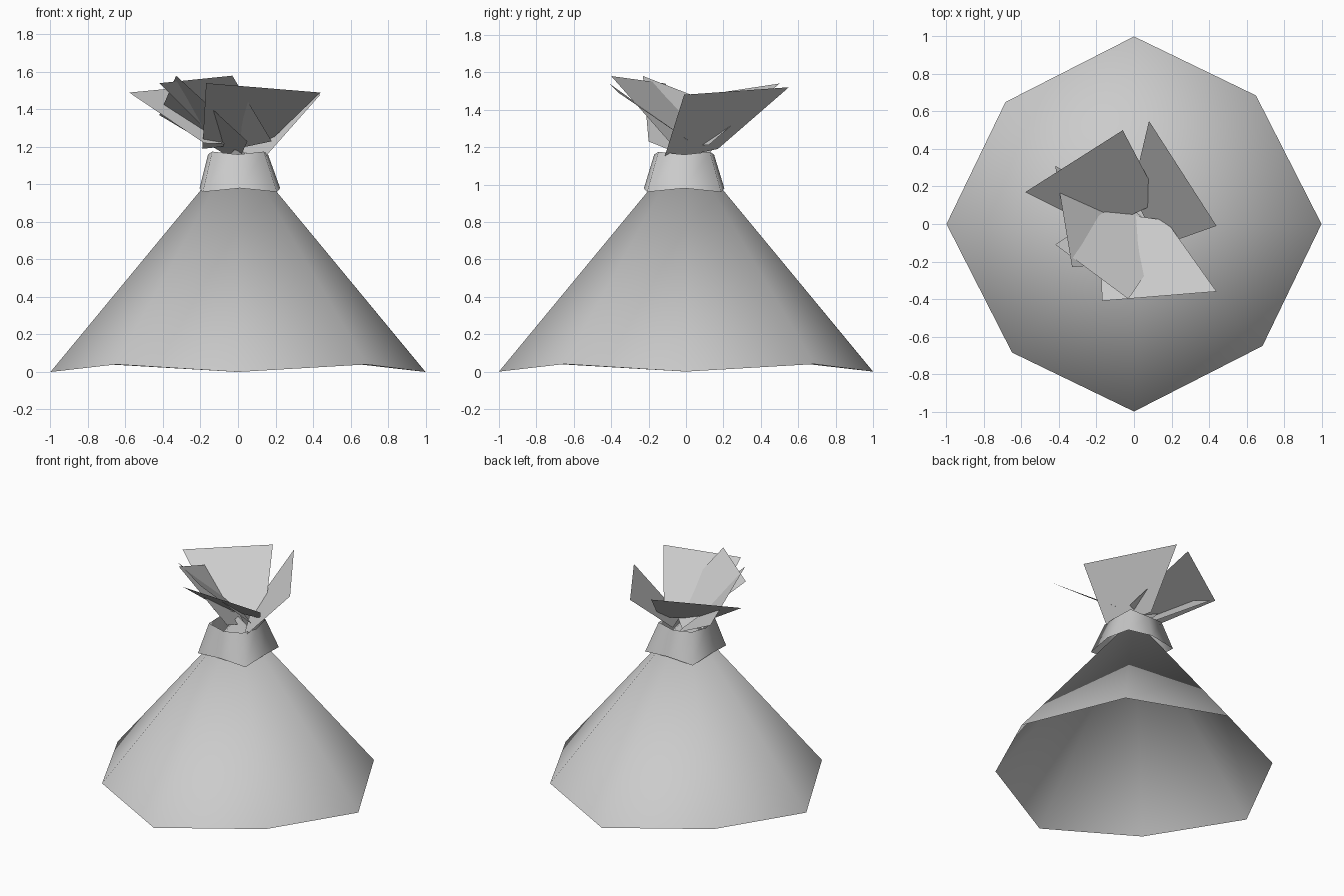
import bpy
from math import cos, sin, radians
from mathutils import Vector

if "Cube" in bpy.data.objects:
    bpy.data.objects.remove(bpy.data.objects["Cube"], do_unlink=True)

grey = bpy.data.materials.new("plain grey")
grey.use_nodes = True
grey.diffuse_color = (0.6, 0.6, 0.6, 1)
grey.node_tree.nodes["Principled BSDF"].inputs["Base Color"].default_value = grey.diffuse_color


def build(name, verts, faces, smooth=False):
    mesh = bpy.data.meshes.new(name)
    mesh.from_pydata(verts, [], faces)
    mesh.materials.append(grey)
    if smooth:
        mesh.shade_smooth()
    obj = bpy.data.objects.new(name, mesh)
    bpy.context.collection.objects.link(obj)
    return obj


def octagon(axis_r, corner_r, axis_z, corner_z, twist=0.0, centre=(0, 0)):
    """Eight points alternating between axis points and diagonal corners."""
    points = []
    for i in range(8):
        corner = i % 2
        r = corner_r if corner else axis_r
        a = radians(45 * i + twist * corner)
        points.append((centre[0] + r * cos(a), centre[1] + r * sin(a),
                       corner_z if corner else axis_z))
    return points


# Open roof cone with a gently waving eave and a single peak
rim = octagon(1.0, 0.945, 0.0, 0.04, twist=1.5)
build("roof_cone", rim + [(0, 0, 1.21)],
      [(i, (i + 1) % 8, 8) for i in range(8)], smooth=True)

# Binding collar around the neck, open at both ends
lower = octagon(0.215, 0.28, 0.98, 0.96, centre=(0.01, -0.01))
upper = octagon(0.16, 0.195, 1.16, 1.175, centre=(0, -0.01))
build("neck_collar", lower + upper,
      [(i, (i + 1) % 8, (i + 1) % 8 + 8, i + 8) for i in range(8)], smooth=True)

# Flat flaring tuft leaves: two outer corners, then two inner corners
leaves = {
    "front_leaf": [(-.17, -.41, 1.54), (.44, -.36, 1.49), (.17, .02, 1.23), (-.19, .07, 1.19)],
    "left_leaf": [(.44, -.01, 1.48), (.08, .55, 1.52), (-.01, .17, 1.19), (.13, -.12, 1.13)],
    "back_leaf": [(-.06, .5, 1.54), (-.58, .17, 1.49), (-.18, -.03, 1.22), (.14, .12, 1.21)],
    "right_leaf": [(-.42, .31, 1.37), (-.33, -.23, 1.58), (.05, -.2, 1.23), (0, .08, 1.12)],
    "front_right_leaf": [(-.42, -.11, 1.54), (-.03, -.4, 1.58), (.18, -.09, 1.23), (-.06, .13, 1.18)],
}
for name, corners in leaves.items():
    build(name, [Vector(c) for c in corners], [(0, 1, 2, 3)])
